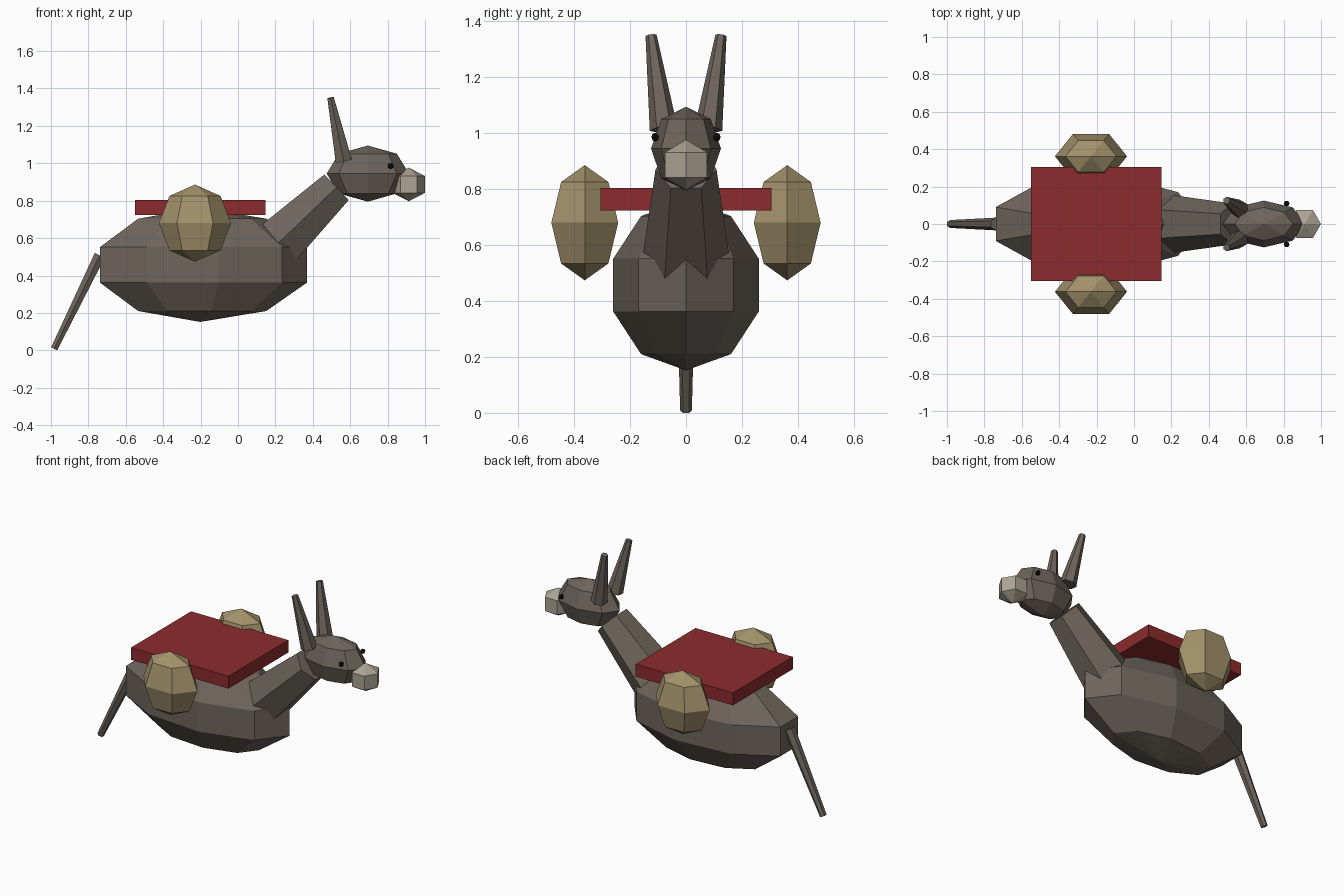
import bpy, bmesh, math
from mathutils import Vector

if "Cube" in bpy.data.objects:
    bpy.data.objects.remove(bpy.data.objects["Cube"])


def material(name, rgb):
    m = bpy.data.materials.new(name)
    m.diffuse_color = (*rgb, 1.0)
    m.use_nodes = True
    m.node_tree.nodes["Principled BSDF"].inputs["Base Color"].default_value = m.diffuse_color
    return m


HIDE = material("grey brown hide", (0.156, 0.130, 0.107))
MUZZLE = material("pale muzzle", (0.413, 0.371, 0.296))
CLOTH = material("red cloth", (0.262, 0.024, 0.026))
SACK = material("tan sack", (0.366, 0.287, 0.147))
BLACK = material("black", (0.006, 0.006, 0.006))


def finish(name, bm, mat):
    bmesh.ops.recalc_face_normals(bm, faces=bm.faces)
    mesh = bpy.data.meshes.new(name)
    bm.to_mesh(mesh)
    bm.free()
    mesh.materials.append(mat)
    obj = bpy.data.objects.new(name, mesh)
    bpy.context.collection.objects.link(obj)
    return obj


def skin(bm, loops):
    """Join neighbouring loops of equal length with quads."""
    n = len(loops[0])
    for a, b in zip(loops, loops[1:]):
        for i in range(n):
            j = (i + 1) % n
            bm.faces.new((a[i], a[j], b[j], b[i]))


def ball(name, centre, radii, sides, rings, mat):
    """Flat-faced ellipsoid with upright poles and one corner facing +x."""
    bm = bmesh.new()
    c, r = Vector(centre), Vector(radii)
    loops = []
    for k in range(1, rings):
        t = math.pi * k / rings
        loops.append([bm.verts.new(c + r * Vector((
            math.sin(t) * math.cos(2 * math.pi * i / sides),
            math.sin(t) * math.sin(2 * math.pi * i / sides),
            math.cos(t)))) for i in range(sides)])
    skin(bm, loops)
    for sign, loop in ((1, loops[0]), (-1, loops[-1])):
        pole = bm.verts.new(c + Vector((0, 0, sign * r.z)))
        for i in range(sides):
            bm.faces.new((loop[i], loop[(i + 1) % sides], pole))
    return finish(name, bm, mat)


def taper(name, start, end, r0, r1, mat, sides=6):
    """Tapered prism between two points, corners towards +y and -y."""
    bm = bmesh.new()
    p, q = Vector(start), Vector(end)
    axis = (q - p).normalized()
    u = Vector((0, 1, 0))
    u = (u - axis * u.dot(axis)).normalized()
    v = axis.cross(u)
    loops = []
    for c, r in ((p, r0), (q, r1)):
        loops.append([bm.verts.new(
            c + r * (u * math.cos(2 * math.pi * i / sides)
                     + v * math.sin(2 * math.pi * i / sides)))
            for i in range(sides)])
    skin(bm, loops)
    for loop in loops:
        bm.faces.new(loop)
    return finish(name, bm, mat)


# Trunk, neck, head and tail
ball("body", (-0.202, 0, 0.457), (0.601, 0.278, 0.305), 9, 5, HIDE)
taper("neck", (0.167, 0, 0.527), (0.527, 0, 0.872), 0.16, 0.109, HIDE)
ball("head", (0.694, 0, 0.945), (0.22, 0.125, 0.15), 8, 4, HIDE)
ball("muzzle", (0.913, 0, 0.887), (0.1, 0.1, 0.09), 6, 3, MUZZLE)
taper("tail", (-0.739, 0, 0.508), (-0.983, 0, 0.008), 0.034, 0.021, HIDE)

# Paired parts
for side, s in (("right", -1), ("left", 1)):
    taper(side + "_ear", (0.565, s * 0.08, 1.015), (0.495, s * 0.125, 1.35),
          0.05, 0.02, HIDE)
    ball(side + "_eye", (0.816, s * 0.11, 0.986), (0.016, 0.016, 0.016), 6, 4, BLACK)
    ball(side + "_sack", (-0.23, s * 0.362, 0.68), (0.193, 0.138, 0.206), 6, 4, SACK)

# Saddle blanket
bm = bmesh.new()
bmesh.ops.create_cube(bm, size=1.0)
for vert in bm.verts:
    vert.co = Vector((-0.202 + vert.co.x * 0.696, vert.co.y * 0.612,
                      0.764 + vert.co.z * 0.08))
finish("saddle_blanket", bm, CLOTH)
